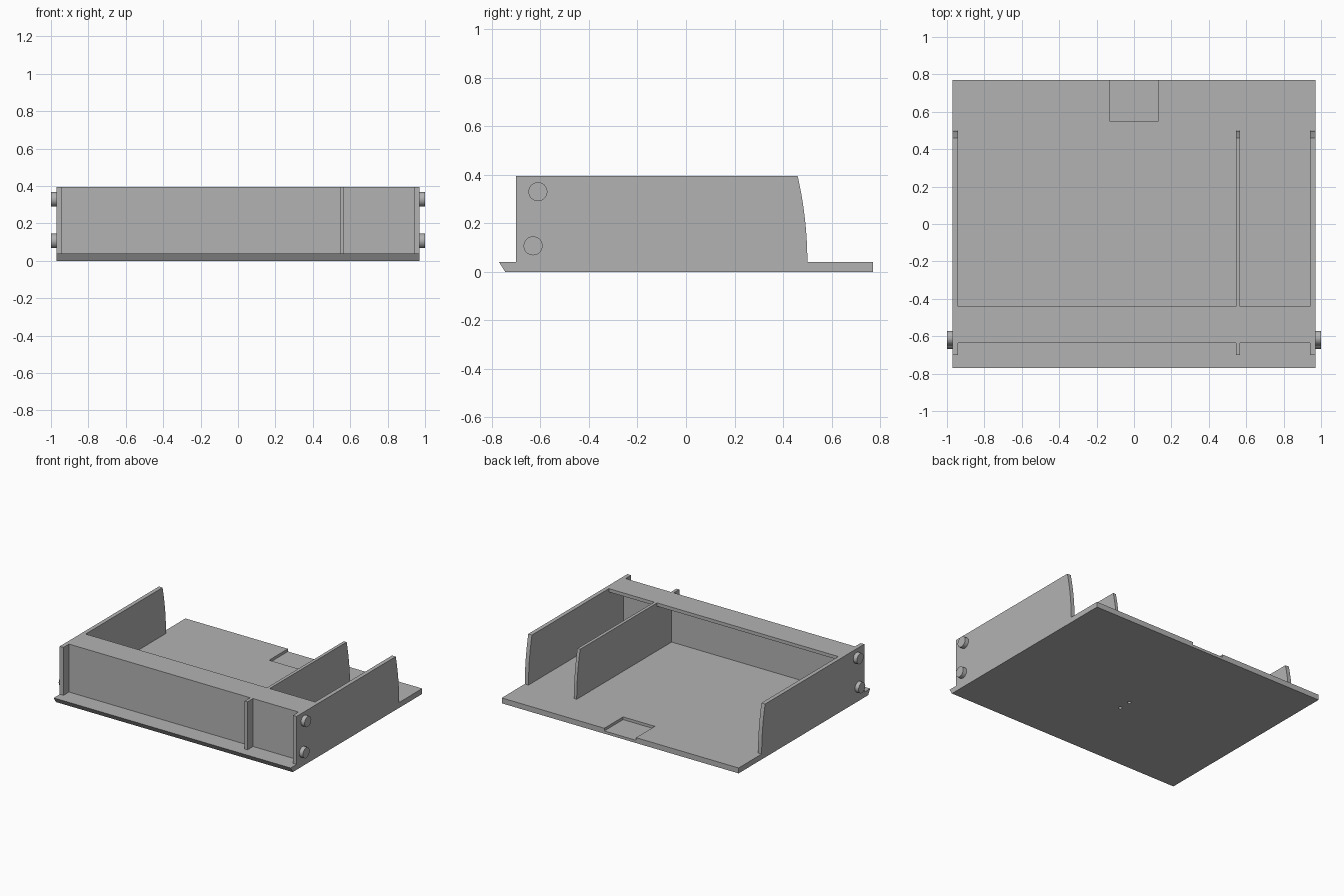
import bpy
import bmesh
import math

default = bpy.data.objects.get("Cube")
if default:
    bpy.data.objects.remove(default, do_unlink=True)

grey = bpy.data.materials.new("mid grey")
grey.use_nodes = True
colour = (0.45, 0.45, 0.45, 1)
grey.diffuse_color = colour
grey.node_tree.nodes["Principled BSDF"].inputs["Base Color"].default_value = colour


def extrude_x(name, profile, x0, x1):
    """Extrude a (y, z) outline from x0 to x1."""
    bm = bmesh.new()
    face = bm.faces.new([bm.verts.new((x0, y, z)) for y, z in profile])
    result = bmesh.ops.extrude_face_region(bm, geom=[face])
    moved = [v for v in result["geom"] if isinstance(v, bmesh.types.BMVert)]
    bmesh.ops.translate(bm, verts=moved, vec=(x1 - x0, 0, 0))
    bmesh.ops.recalc_face_normals(bm, faces=bm.faces)
    mesh = bpy.data.meshes.new(name)
    bm.to_mesh(mesh)
    bm.free()
    mesh.materials.append(grey)
    obj = bpy.data.objects.new(name, mesh)
    bpy.context.collection.objects.link(obj)
    return obj


def box(name, x0, x1, y0, y1, z0, z1):
    return extrude_x(name, [(y0, z0), (y1, z0), (y1, z1), (y0, z1)], x0, x1)


def cylinder(name, radius, depth, location, rotation=(0, 0, 0)):
    bpy.ops.mesh.primitive_cylinder_add(vertices=32, radius=radius, depth=depth,
                                        location=location, rotation=rotation)
    obj = bpy.context.object
    obj.name = name
    obj.data.materials.append(grey)
    bpy.ops.object.shade_smooth_by_angle(angle=math.radians(35))
    return obj


def cut(target, cutter):
    mod = target.modifiers.new("cut", "BOOLEAN")
    mod.operation = "DIFFERENCE"
    mod.solver = "EXACT"
    mod.object = cutter
    bpy.context.view_layer.objects.active = target
    bpy.ops.object.modifier_apply(modifier=mod.name)
    bpy.data.objects.remove(cutter, do_unlink=True)


HALF, INNER = 0.97, 0.94
FLOOR, TOP = 0.04, 0.395
DIV0, DIV1 = 0.545, 0.568

# Base plate with undercut front edge, rear recess and two small blind holes
base = extrude_x("base_plate", [(-0.745, 0), (0.77, 0), (0.77, FLOOR), (-0.77, FLOOR)],
                 -HALF, HALF)
cut(base, box("recess_cutter", -0.13, 0.13, 0.55, 0.9, 0.02, 0.1))
for y in (-0.167, -0.073):
    cut(base, cylinder("hole_cutter", 0.012, 0.04, (-0.02, y, 0)))

# Upright panels with a curved rear edge
panel = [(-0.70, FLOOR), (-0.70, TOP)]
steps = 14
for i in range(steps + 1):
    t = 1 - i / steps
    panel.append((0.5 - 0.04 * t * t, FLOOR + (TOP - FLOOR) * t))
extrude_x("right_side_panel", panel, -HALF, -INNER)
extrude_x("left_side_panel", panel, INNER, HALF)
extrude_x("divider_panel", panel, DIV0, DIV1)

# Front wall with a thin top ledge, one for each bay
ledge = [(-0.635, FLOOR), (-0.61, FLOOR), (-0.61, TOP - 0.025),
         (-0.44, TOP - 0.025), (-0.44, TOP), (-0.635, TOP)]
extrude_x("wide_bay_front", ledge, -INNER, DIV0)
extrude_x("narrow_bay_front", ledge, DIV1, INNER)

# Pivot pegs on both sides
for side, word in ((-1, "right"), (1, "left")):
    for level, y, z in (("upper", -0.61, 0.33), ("lower", -0.63, 0.107)):
        cylinder(f"{word}_{level}_peg", 0.039, 0.04, (side * 0.98, y, z),
                 (0, math.pi / 2, 0))
